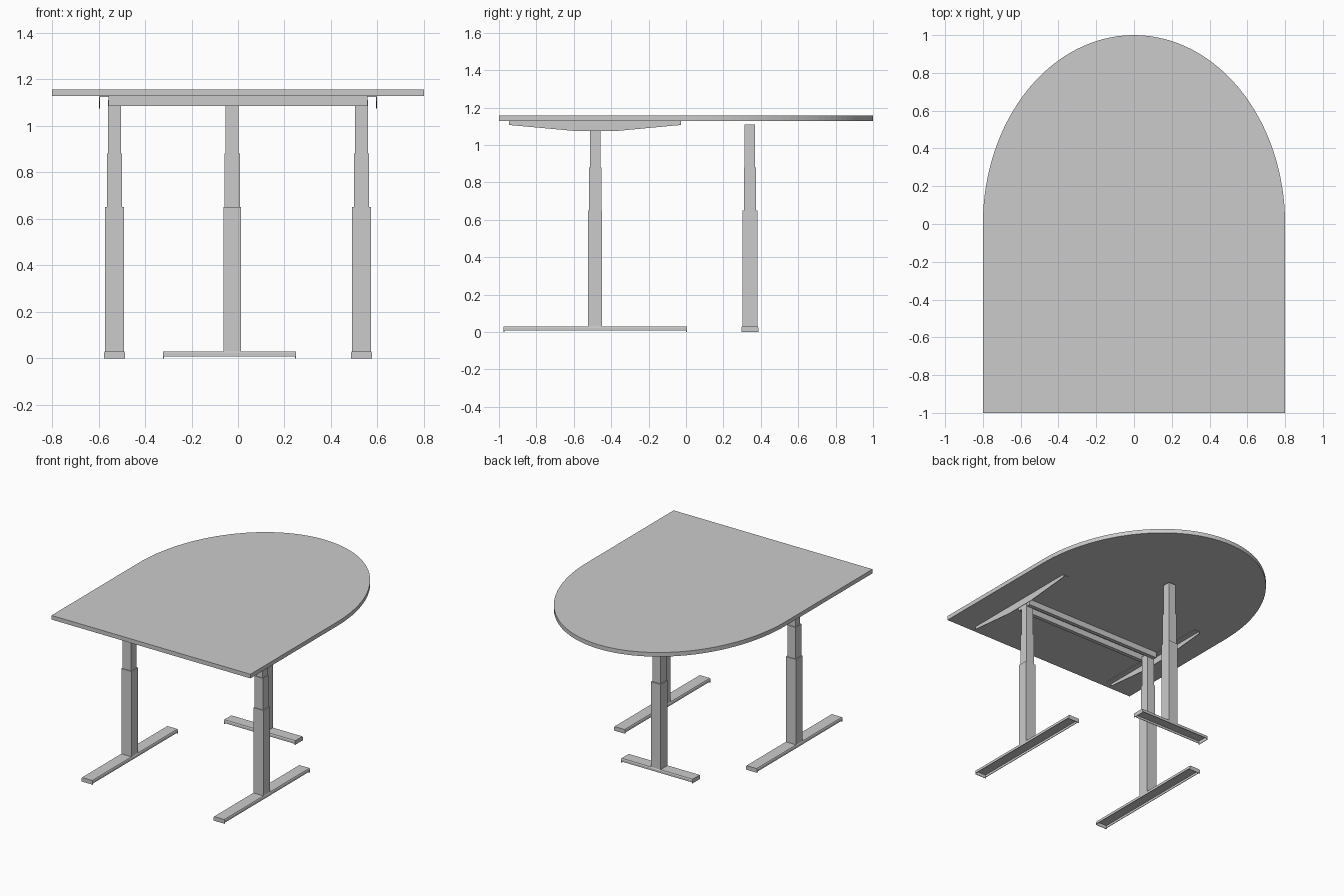
import bpy, bmesh, math
from mathutils import Matrix

if "Cube" in bpy.data.objects:
    bpy.data.objects.remove(bpy.data.objects["Cube"])


def finish(name, bm, matrix=Matrix()):
    bmesh.ops.recalc_face_normals(bm, faces=bm.faces)
    me = bpy.data.meshes.new(name)
    bm.to_mesh(me)
    bm.free()
    ob = bpy.data.objects.new(name, me)
    ob.matrix_world = matrix
    bpy.context.collection.objects.link(ob)
    return ob


def add_box(bm, x0, x1, y0, y1, z0, z1):
    m = Matrix.Translation(((x0 + x1) / 2, (y0 + y1) / 2, (z0 + z1) / 2))
    m = m @ Matrix.Diagonal((x1 - x0, y1 - y0, z1 - z0, 1))
    bmesh.ops.create_cube(bm, size=1, matrix=m)


def extrude(bm, points, vec):
    face = bm.faces.new([bm.verts.new(p) for p in points])
    res = bmesh.ops.extrude_face_region(bm, geom=[face], use_keep_orig=True)
    verts = [g for g in res["geom"] if isinstance(g, bmesh.types.BMVert)]
    bmesh.ops.translate(bm, verts=verts, vec=vec)


# Tabletop: straight front with a half-ellipse back
bm = bmesh.new()
N = 64
outline = [(-0.8, -1, 1.127), (0.8, -1, 1.127)]
outline += [(0.8 * math.cos(math.pi * i / N), math.sin(math.pi * i / N), 1.127)
            for i in range(N + 1)]
extrude(bm, outline, (0, 0, 0.03))
finish("tabletop", bm)


# Telescoping column: three nested tubes, wide side along local x
def column(name, matrix):
    bm = bmesh.new()
    for w, d, z0, z1 in ((0.082, 0.076, 0.027, 0.65),
                         (0.066, 0.066, 0.65, 0.88),
                         (0.056, 0.056, 0.88, 1.11)):
        add_box(bm, -w / 2, w / 2, -d / 2, d / 2, z0, z1)
    finish(name, bm, matrix)


# Foot: hollow channel along local y, with end lips reaching the floor
def foot(name, length, matrix):
    bm = bmesh.new()
    h, w, t = length / 2, 0.045, 0.004
    profile = [(-w, 0.008), (-w, 0.024), (-w + 0.004, 0.03), (w - 0.004, 0.03),
               (w, 0.024), (w, 0.008), (w - t, 0.008), (w - t, 0.024),
               (-w + t, 0.024), (-w + t, 0.008)]
    extrude(bm, [(x, -h, z) for x, z in profile], (0, length, 0))
    for s in (-1, 1):
        a, b = sorted((s * h, s * (h - t)))
        add_box(bm, -w, w, a, b, 0, 0.024)
    finish(name, bm, matrix)


# Side legs and table brackets, mirrored left and right
for side, s in (("left", -1), ("right", 1)):
    column(side + "_column", Matrix.Translation((s * 0.531, -0.486, 0)))
    foot(side + "_foot", 0.98, Matrix.Translation((s * 0.531, -0.485, 0)))
    bm = bmesh.new()
    web = [(-0.946, 1.127), (-0.946, 1.107), (-0.596, 1.075),
           (-0.37, 1.075), (-0.027, 1.107), (-0.027, 1.127)]
    extrude(bm, [(s * 0.597, y, z) for y, z in web], (-s * 0.004, 0, 0))
    a, b = sorted((s * 0.555, s * 0.593))
    add_box(bm, a, b, -0.946, -0.027, 1.123, 1.127)
    finish(side + "_bracket", bm)

# Rear leg, turned a quarter
turn = Matrix.Rotation(math.pi / 2, 4, 'Z')
column("rear_column", Matrix.Translation((-0.025, 0.342, 0)) @ turn)
foot("rear_foot", 0.572, Matrix.Translation((-0.036, 0.342, 0)) @ turn)

# Pair of crossbeams between the side legs
for name, y in (("front_crossbeam", -0.529), ("back_crossbeam", -0.443)):
    bm = bmesh.new()
    add_box(bm, -0.558, 0.558, y - 0.014, y + 0.014, 1.085, 1.127)
    finish(name, bm)
